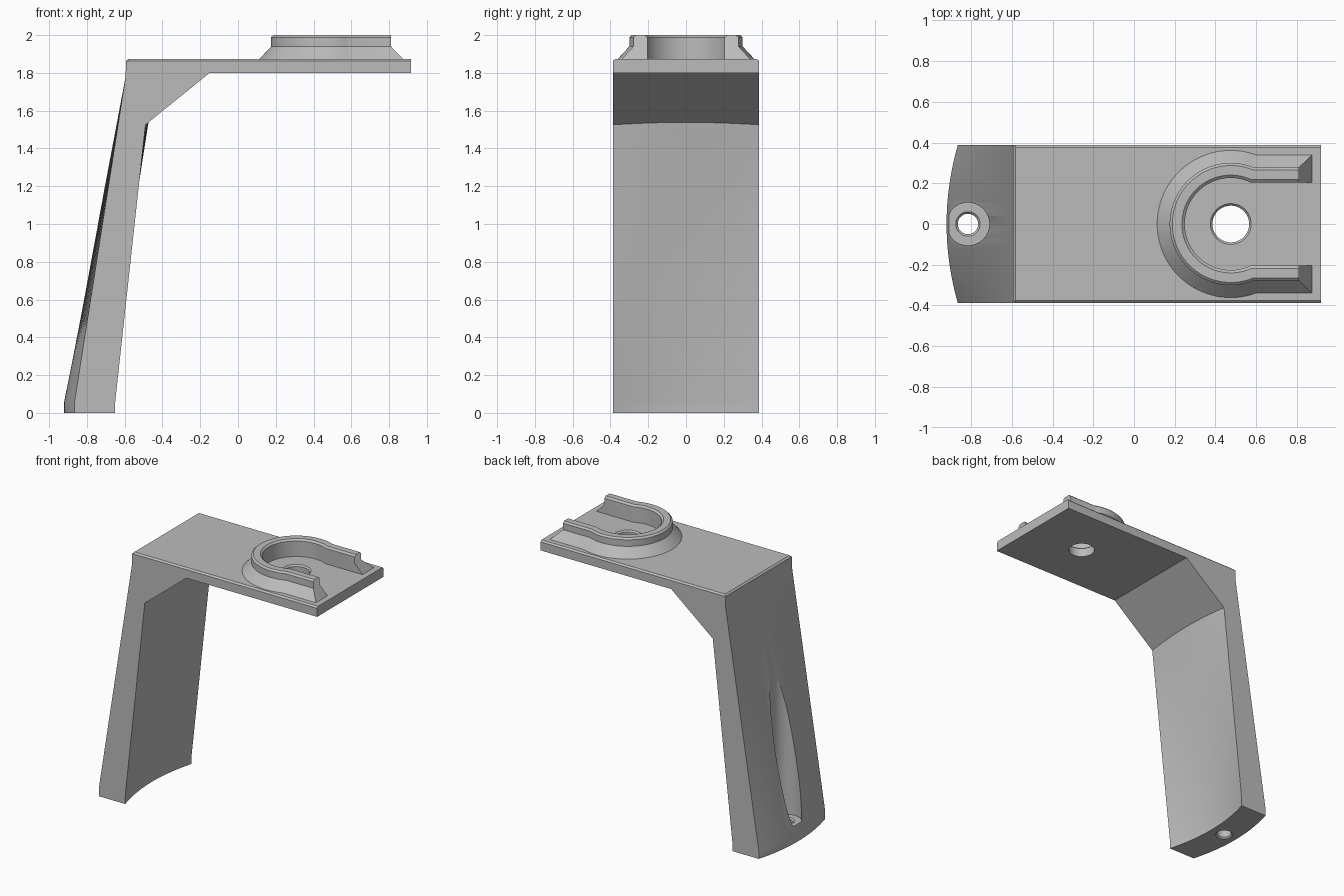
import bpy, bmesh
from math import pi, sin, cos, asin, radians

if "Cube" in bpy.data.objects:
    bpy.data.objects.remove(bpy.data.objects["Cube"])

GREY = (0.5, 0.5, 0.5, 1)
mat = bpy.data.materials.new("light grey")
mat.use_nodes = True
mat.diffuse_color = GREY
mat.node_tree.nodes["Principled BSDF"].inputs["Base Color"].default_value = GREY

W = 0.387          # half width of the bracket
TOP = 1.874        # top of the plate
DOCK_X = 0.475     # centre of the dock ring
SCREW_X = -0.815   # centre of the screw hole


def loft(name, sections):
    """Join equal-length closed sections with quads and cap both ends."""
    bm = bmesh.new()
    rings = [[bm.verts.new(p) for p in s] for s in sections]
    n = len(rings[0])
    for a, b in zip(rings, rings[1:]):
        for i in range(n):
            j = (i + 1) % n
            bm.faces.new((a[i], a[j], b[j], b[i]))
    bm.faces.new(rings[0])
    bm.faces.new(rings[-1])
    bmesh.ops.recalc_face_normals(bm, faces=bm.faces)
    mesh = bpy.data.meshes.new(name)
    bm.to_mesh(mesh)
    bm.free()
    ob = bpy.data.objects.new(name, mesh)
    bpy.context.collection.objects.link(ob)
    mesh.materials.append(mat)
    return ob


def select(ob):
    bpy.ops.object.select_all(action='DESELECT')
    ob.select_set(True)
    bpy.context.view_layer.objects.active = ob


def round_cutter(x, profile, n=64):
    """Turned cutter standing at x, from (radius, height) pairs."""
    return loft("hole_cutter", [[(x + r * cos(2 * pi * i / n), r * sin(2 * pi * i / n), z)
                                 for i in range(n)] for r, z in profile])


def cut(ob, cutter):
    cutter.hide_render = True
    mod = ob.modifiers.new("hole", 'BOOLEAN')
    mod.operation = 'DIFFERENCE'
    mod.solver = 'EXACT'
    mod.object = cutter
    select(ob)
    bpy.ops.object.modifier_apply(modifier=mod.name)
    bpy.data.objects.remove(cutter)


# Bracket: plate, gusset and leg, whose section bows out towards the foot
def bracket_section(y, z_top):
    t = 1 - (y / W) ** 2
    out, inn = -0.865 - 0.055 * t, -0.65 - 0.055 * t
    pts = [(out, 0), (out, 0.06), (-0.595, 1.78), (-0.593, 1.862), (-0.582, z_top),
           (0.917, z_top), (0.917, 1.8), (-0.15, 1.8),
           (-0.49 + 0.016 * t, 1.525 + 0.013 * t), (inn, 0.06), (inn, 0)]
    return [(x, y, z) for x, z in pts]


STEPS = 24
inner = W - 0.012
stations = [-W] + [-inner + 2 * inner * i / STEPS for i in range(STEPS + 1)] + [W]
bracket = loft("bracket", [bracket_section(y, 1.863 if abs(y) == W else TOP)
                           for y in stations])
bm = bmesh.new()
bm.from_mesh(bracket.data)
bmesh.ops.triangulate(bm, faces=bm.faces)
bm.to_mesh(bracket.data)
bm.free()

# Hole through the plate, and screw hole with its channel up the leg
cut(bracket, round_cutter(DOCK_X, [(0.09, 1.7), (0.09, 1.863), (0.1, TOP), (0.1, 1.95)]))
cut(bracket, round_cutter(SCREW_X, [(0.06, -0.1), (0.06, 0), (0.05, 0.01), (0.05, 0.11),
                                    (0.06, 0.12), (0.105, 0.12), (0.105, 1.5)]))

# Dock ring: an open collar with two straight arms and a sloped skirt
RIM = [(0.226, TOP - 0.004), (0.365, TOP - 0.004), (0.3, 1.94), (0.3, 1.988),
       (0.287, 2.0), (0.24, 2.0), (0.226, 1.988), (0.226, 1.94)]


def rim_point(r, z, u):
    """u runs -1..1 round the arc; beyond that lies the tip of an arm."""
    side = r - 0.022
    if abs(u) > 1:
        end = 0.81 if z > 1.9 else 0.877
        return (end, side if u > 0 else -side, z)
    a = pi - u * (pi - asin(side / r))
    return (DOCK_X + r * cos(a), r * sin(a), z)


ARC = 64
us = [-2] + [-1 + 2 * i / ARC for i in range(ARC + 1)] + [2]
dock = loft("dock_ring", [[rim_point(r, z, u) for r, z in RIM] for u in us])

for ob in (bracket, dock):
    select(ob)
    bpy.ops.object.shade_smooth_by_angle(angle=radians(25))
